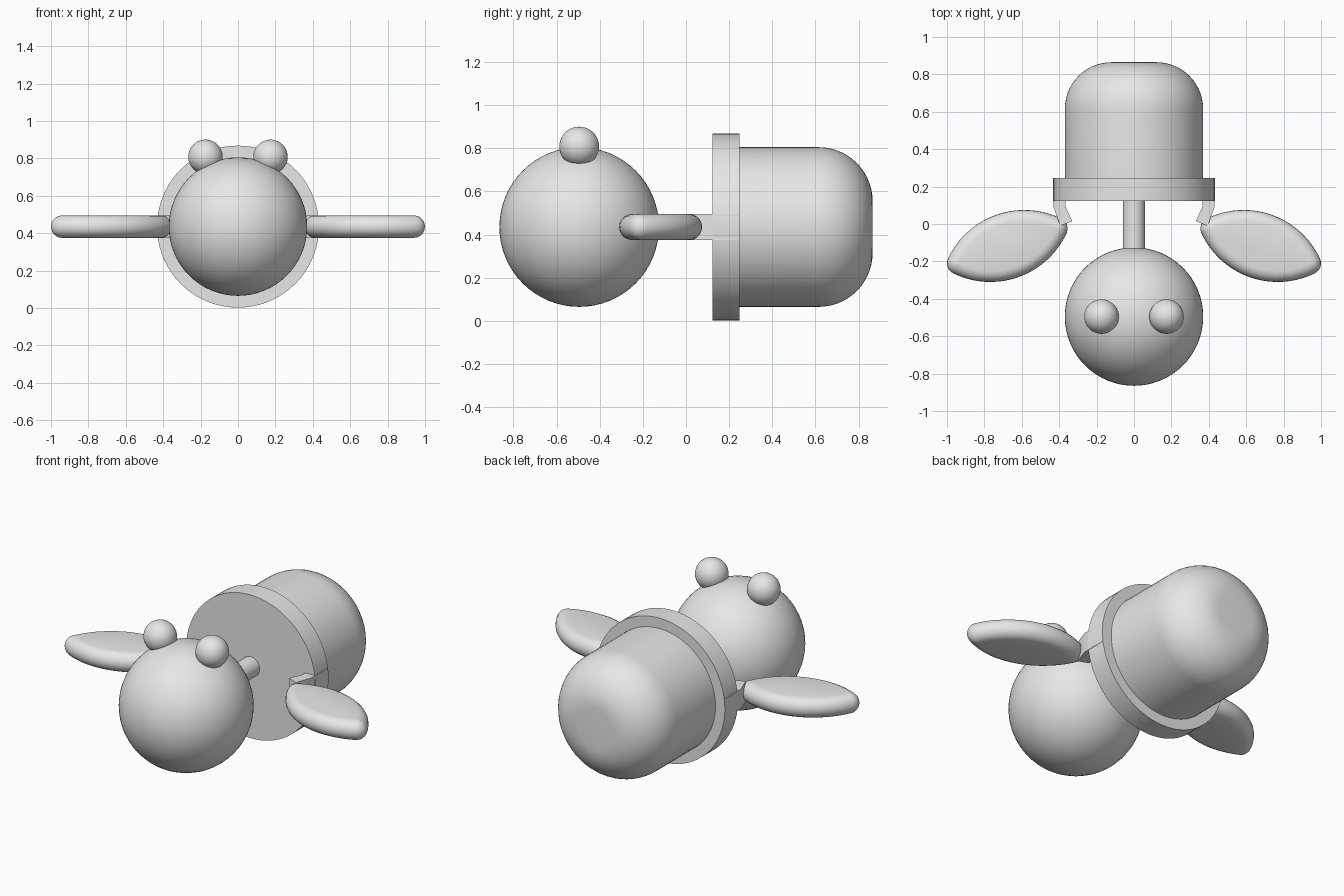
import bpy, bmesh, math
from mathutils import Vector

cube = bpy.data.objects.get("Cube")
if cube:
    bpy.data.objects.remove(cube)

grey = bpy.data.materials.new("plain_grey")
grey.use_nodes = True
grey.diffuse_color = (0.8, 0.8, 0.8, 1)
grey.node_tree.nodes["Principled BSDF"].inputs["Base Color"].default_value = (0.8, 0.8, 0.8, 1)

MID = 0.435   # height of the long axis


def finish(name, bm, angle=35):
    bmesh.ops.remove_doubles(bm, verts=bm.verts, dist=0.0001)
    bmesh.ops.recalc_face_normals(bm, faces=bm.faces)
    mesh = bpy.data.meshes.new(name)
    bm.to_mesh(mesh)
    bm.free()
    obj = bpy.data.objects.new(name, mesh)
    mesh.materials.append(grey)
    bpy.context.collection.objects.link(obj)
    bpy.ops.object.select_all(action='DESELECT')
    obj.select_set(True)
    bpy.context.view_layer.objects.active = obj
    bpy.ops.object.shade_smooth_by_angle(angle=math.radians(angle))
    return obj


def lathe(name, profile, z=MID, steps=72):
    """Spin (radius, y) points around the front-to-back axis."""
    bm = bmesh.new()
    verts = [bm.verts.new((r, y, z)) for r, y in profile]
    edges = [bm.edges.new(pair) for pair in zip(verts, verts[1:])]
    bmesh.ops.spin(bm, geom=verts + edges, cent=(0, 0, z), axis=(0, 1, 0),
                   angle=math.tau, steps=steps)
    return finish(name, bm)


def ball(name, centre, radius):
    bm = bmesh.new()
    bmesh.ops.create_uvsphere(bm, u_segments=64, v_segments=32, radius=radius)
    bmesh.ops.translate(bm, verts=bm.verts, vec=centre)
    return finish(name, bm)


def bracket(name, side):
    """Bent bar that joins the flange to a fin."""
    outline = [(0.43, 0.245), (0.43, 0.09), (0.395, -0.01),
               (0.33, 0.015), (0.365, 0.09), (0.365, 0.245)]
    bm = bmesh.new()
    face = bm.faces.new([bm.verts.new((side * x, y, MID - 0.06)) for x, y in outline])
    top = bmesh.ops.extrude_face_region(bm, geom=[face])["geom"]
    bmesh.ops.translate(bm, vec=(0, 0, 0.12),
                        verts=[v for v in top if isinstance(v, bmesh.types.BMVert)])
    return finish(name, bm, 20)


def fin(name, side, sag=0.117, r=0.06, n=20):
    """Leaf made of two arcs, with a fully rounded rim."""
    a, b = Vector((0.415, -0.025)), Vector((0.94, -0.21))
    half = (b - a).length / 2
    along = (b - a).normalized()
    across = Vector((-along.y, along.x))
    radius = (half * half + sag * sag) / (2 * sag)
    sweep = math.asin(half / radius)
    rim = []   # pairs of core point and outward direction
    for sign in (1, -1):
        centre = (a + b) / 2 + across * sign * (sag - radius)
        for i in range(n + 1):
            t = sweep * (2 * i / n - 1)
            out = (along * math.sin(t) + across * math.cos(t)) * sign
            rim.append((centre + out * radius, out))
        # Fan of directions around the pointed end
        turn = math.pi - 2 * sweep
        for i in range(1, 6):
            t = sweep + turn * i / 6
            out = (along * math.sin(t) + across * math.cos(t)) * sign
            rim.append(((b if sign > 0 else a), out))
    bm = bmesh.new()
    rings = []
    for k in range(11):
        t = math.pi * (k / 10 - 0.5) * 0.98
        ring = []
        for p, out in rim:
            q = p + out * r * math.cos(t)
            ring.append(bm.verts.new((side * q.x, q.y, MID + r * math.sin(t))))
        rings.append(ring)
    for low, high in zip(rings, rings[1:]):
        for i in range(len(rim)):
            j = (i + 1) % len(rim)
            bm.faces.new((low[i], low[j], high[j], high[i]))
    bm.faces.new(rings[0])
    bm.faces.new(rings[-1])
    return finish(name, bm)


# Rear body with a rounded back edge
fillet = [(0.12 + 0.25 * math.cos(t), 0.615 + 0.25 * math.sin(t))
          for t in (math.pi / 2 * i / 14 for i in range(15))]
lathe("body", [(0, 0.24), (0.37, 0.24)] + fillet + [(0, 0.865)])

# Flange and neck
lathe("flange", [(0, 0.122), (0.433, 0.122), (0.433, 0.247), (0, 0.247)])
lathe("neck", [(0, -0.2), (0.06, -0.2), (0.06, 0.14), (0, 0.14)], steps=32)

# Head
ball("head", (0, -0.495, MID), 0.37)

# Paired parts
for label, side in (("left", 1), ("right", -1)):
    ball(label + "_eye", (side * 0.174, -0.495, 0.808), 0.092)
    bracket(label + "_bracket", side)
    fin(label + "_fin", side)
